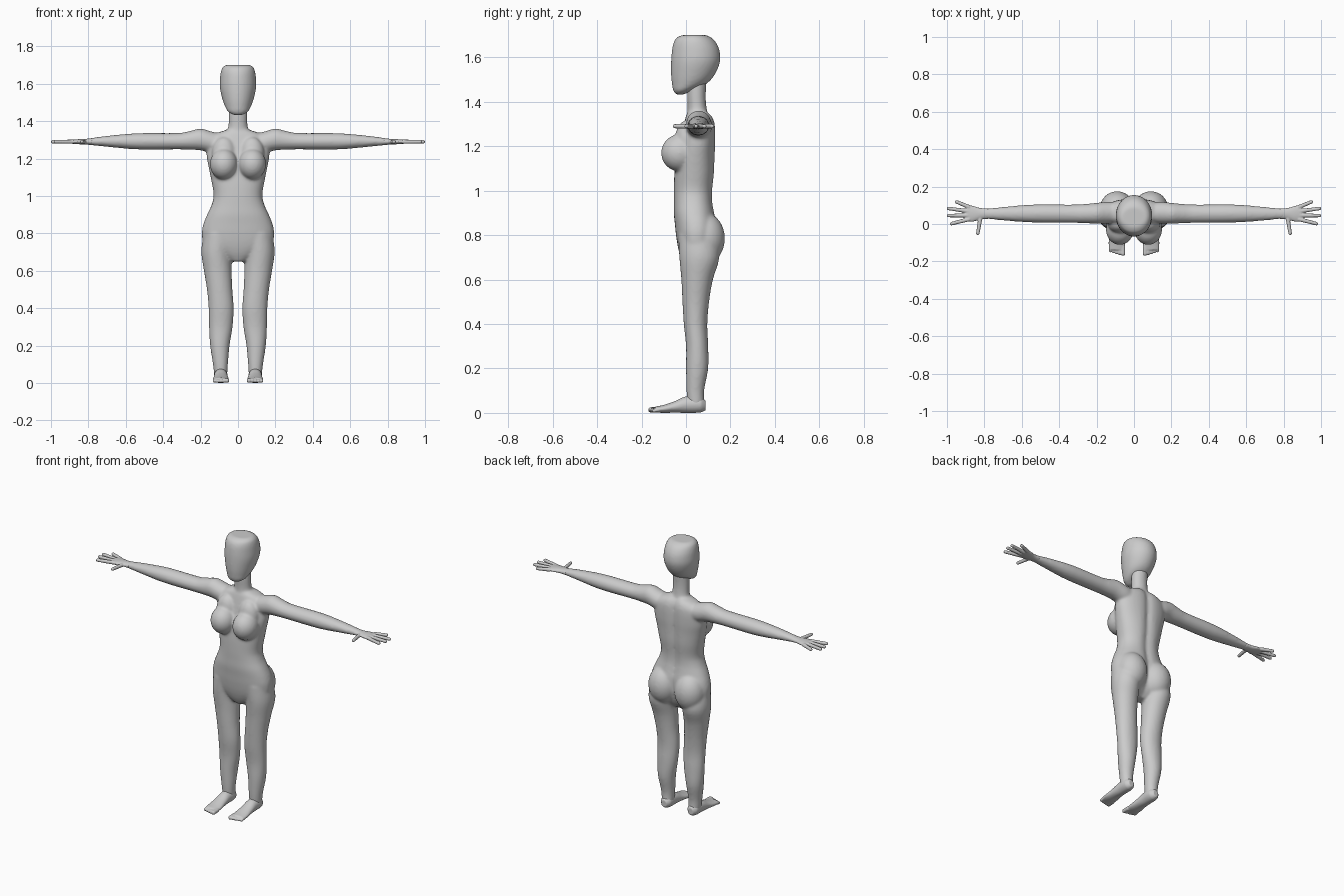
import bpy, bmesh, math
from mathutils import Vector, Matrix

if "Cube" in bpy.data.objects:
    bpy.data.objects.remove(bpy.data.objects["Cube"])

grey = bpy.data.materials.new("plain grey")
grey.use_nodes = True
grey.diffuse_color = (0.6, 0.6, 0.6, 1)
grey.node_tree.nodes["Principled BSDF"].inputs["Base Color"].default_value = (0.6, 0.6, 0.6, 1)


def refine(rows, steps=4):
    """Smooth curve through the given section rows."""
    def slope(i, k):
        a, b = rows[max(i - 1, 0)], rows[min(i + 1, len(rows) - 1)]
        return (b[k] - a[k]) / (b[0] - a[0])
    out = []
    for i in range(len(rows) - 1):
        a, b = rows[i], rows[i + 1]
        d = b[0] - a[0]
        for s in range(steps):
            t = s / steps
            h = t * t * (3 - 2 * t)
            p, q = t * (1 - t) ** 2 * d, t * t * (t - 1) * d
            out.append([a[0] + d * t] + [a[k] * (1 - h) + b[k] * h + p * slope(i, k)
                       + q * slope(i + 1, k) for k in range(1, len(a))])
    return out + [list(rows[-1])]


def loft(bm, rows, axis, side=1, power=1.0, groove=0.0, n=40):
    """Skin of elliptical sections: position, centre u, centre v, radius u, radius v."""
    rings = []
    for t, u, v, ru, rv in refine(rows):
        ring = []
        for i in range(n):
            a = 2 * math.pi * i / n
            c, s = math.cos(a), math.sin(a)
            pu = u + ru * math.copysign(abs(c) ** power, c)
            pv = v + rv * math.copysign(abs(s) ** power, s)
            if s > 0:
                pv -= groove * math.exp(-(pu / 0.025) ** 2)
            co = {"x": (t, pu, pv), "y": (pu, t, pv), "z": (pu, pv, t)}[axis]
            ring.append(bm.verts.new((co[0] * side, co[1], co[2])))
        rings.append(ring)
    for a, b in zip(rings, rings[1:]):
        for i in range(n):
            j = (i + 1) % n
            bm.faces.new((a[i], a[j], b[j], b[i]))
    bm.faces.new(rings[0])
    bm.faces.new(rings[-1])


def blob(bm, centre, radii):
    m = Matrix.Translation(centre) @ Matrix.Diagonal((*radii, 1))
    bmesh.ops.create_uvsphere(bm, u_segments=32, v_segments=20, radius=1, matrix=m)


def digit(bm, p, q, r0, r1):
    """Tapered finger or toe with a round tip."""
    p, q = Vector(p), Vector(q)
    d = q - p
    m = Matrix.Translation((p + q) / 2) @ d.to_track_quat("Z", "Y").to_matrix().to_4x4()
    bmesh.ops.create_cone(bm, cap_ends=True, segments=16, radius1=r0, radius2=r1,
                          depth=d.length, matrix=m)
    blob(bm, q, (r1, r1, r1))


def finish(bm, name, voxel=None, smooth=0):
    bmesh.ops.recalc_face_normals(bm, faces=bm.faces)
    me = bpy.data.meshes.new(name)
    for f in bm.faces:
        f.smooth = True
    bm.to_mesh(me)
    bm.free()
    me.materials.append(grey)
    ob = bpy.data.objects.new(name, me)
    bpy.context.collection.objects.link(ob)
    if voxel:
        r = ob.modifiers.new("fuse", "REMESH")
        r.mode, r.voxel_size, r.use_smooth_shade = "VOXEL", voxel, True
        s = ob.modifiers.new("soften", "SMOOTH")
        s.factor, s.iterations = 0.5, smooth
    return ob


# Torso: height, half width, front, back
torso = [(0.65, .04, .0, .08), (0.69, .11, -.02, .11), (0.74, .18, -.035, .13),
         (0.8, .193, -.045, .14), (0.85, .185, -.05, .14), (0.9, .165, -.055, .13),
         (0.95, .142, -.055, .122), (1.0, .13, -.055, .122), (1.08, .142, -.052, .13),
         (1.15, .156, -.045, .132), (1.22, .168, -.03, .135), (1.3, .16, -.01, .132),
         (1.335, .115, .0, .12), (1.357, .05, .01, .1)]
body = bmesh.new()
loft(body, [(z, 0, (f + b) / 2, w, (b - f) / 2) for z, w, f, b in torso], "z",
     power=0.88, groove=0.014)

# Neck
loft(body, [(1.3, 0, .055, .07, .055), (1.37, 0, .05, .052, .043),
            (1.43, 0, .047, .05, .042), (1.52, 0, .05, .05, .045)], "z")

leg = [(.03, .092, .045, .034, .038), (.1, .094, .042, .04, .04), (.2, .097, .05, .052, .05),
       (.3, .092, .05, .063, .05), (.4, .09, .043, .067, .053), (.5, .098, .044, .068, .06),
       (.6, .108, .05, .074, .071), (.7, .115, .06, .081, .09), (.8, .1, .05, .085, .085)]
arm = [(.06, .06, 1.28, .05, .045), (.14, .06, 1.288, .058, .056), (.2, .057, 1.302, .056, .058),
       (.25, .056, 1.298, .052, .051), (.31, .055, 1.293, .049, .044),
       (.54, .056, 1.292, .048, .043), (.7, .055, 1.292, .036, .029), (.81, .055, 1.29, .025, .016)]
for s in (1, -1):
    loft(body, leg, "z", s) if s > 0 else loft(
        body, [(z, -u, v, a, b) for z, u, v, a, b in leg], "z")
    loft(body, arm, "x", s)
    blob(body, (s * .076, -.03, 1.17), (.074, .082, .083))   # chest
    blob(body, (s * .075, -.0, 1.225), (.065, .05, .09))     # upper chest slope
    blob(body, (s * .09, .085, .785), (.092, .09, .115))     # hips
finish(body, "body", 0.0075, 8)

# Head: height, half width, front, back
head = [(1.433, .025, -.045, -.01), (1.45, .052, -.057, .03), (1.48, .07, -.063, .09),
        (1.52, .084, -.067, .128), (1.58, .097, -.067, .153), (1.63, .096, -.063, .151),
        (1.665, .091, -.056, .136), (1.688, .082, -.042, .115), (1.7, .066, -.018, .09)]
hb = bmesh.new()
loft(hb, [(z, 0, (f + b) / 2, w, (b - f) / 2) for z, w, f, b in head], "z")
finish(hb, "head", 0.0075, 3)

palm = [(.78, .055, 1.29, .028, .018), (.82, .055, 1.29, .03, .015),
        (.86, .055, 1.29, .042, .013), (.895, .058, 1.29, .044, .01)]
fingers = [((.88, .09), (.948, .118)), ((.885, .068), (.991, .083)),
           ((.885, .046), (.991, .045)), ((.88, .026), (.975, .002)), ((.82, .04), (.835, -.05))]
foot = [(.088, .092, .034, .018, .022), (.065, .092, .038, .034, .036),
        (.0, .092, .037, .036, .037), (-.05, .092, .027, .039, .026),
        (-.1, .092, .018, .044, .018), (-.138, .092, .015, .042, .013)]
for s, label in ((1, "left"), (-1, "right")):
    # Hand with four fingers and a thumb
    bm = bmesh.new()
    loft(bm, palm, "x", s)
    for (ax, ay), (bx, by) in fingers:
        digit(bm, (s * ax, ay, 1.29), (s * bx, by, 1.29), .0115, .0095)
    finish(bm, label + "_hand", 0.0035, 3)
    # Foot with five toes, the big toe inside
    bm = bmesh.new()
    loft(bm, [(y, s * u, v, a, b) for y, u, v, a, b in foot], "y")
    for i in range(5):
        r = .0125 - .001 * i
        x = s * (.059 + .0168 * i)
        digit(bm, (x, -.12, .015), (x, -.158 + .0035 * i, r + .001), r, r)
    finish(bm, label + "_foot", 0.004, 3)
